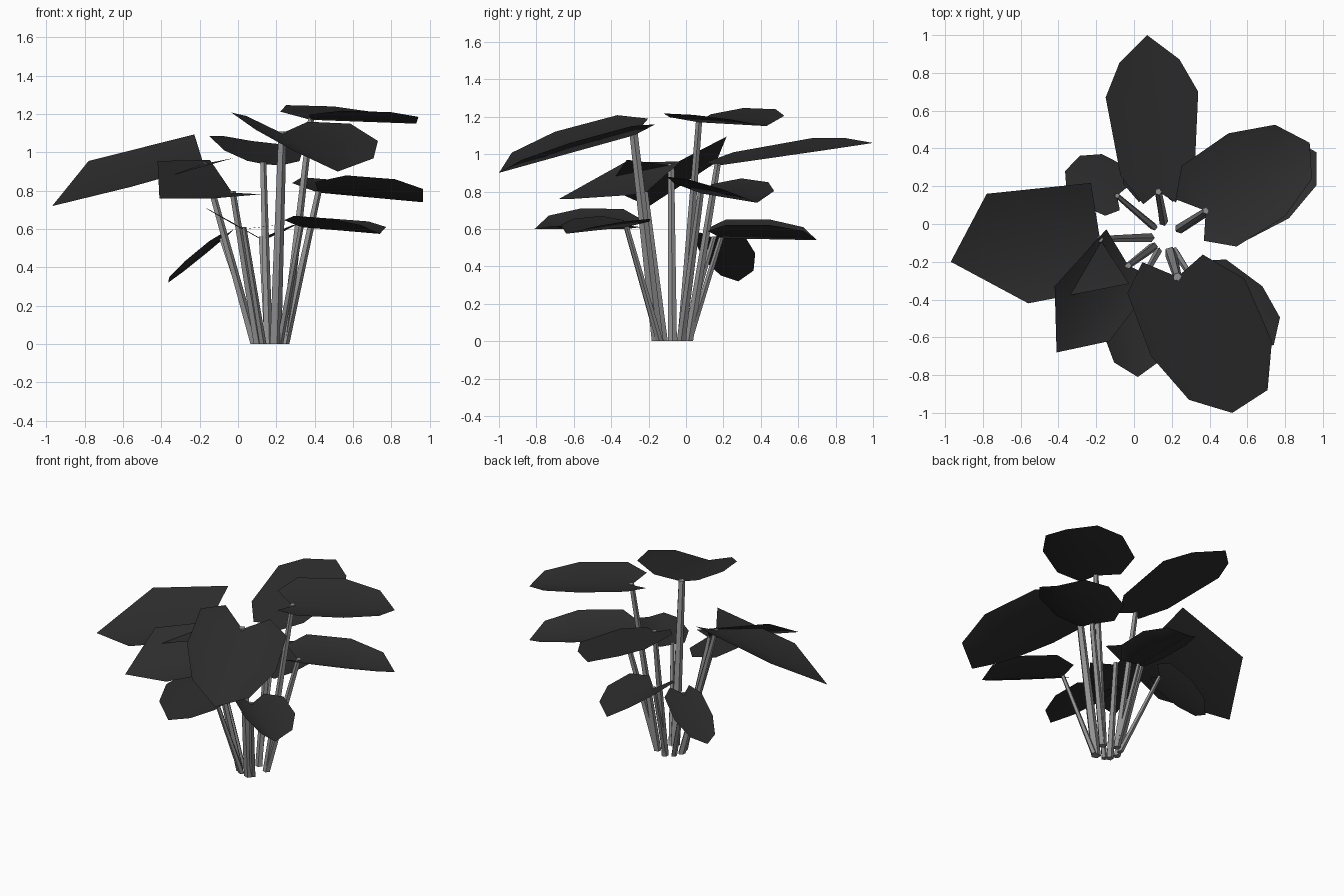
import bpy, bmesh, math
from mathutils import Vector

cube = bpy.data.objects.get("Cube")
if cube:
    bpy.data.objects.remove(cube, do_unlink=True)


def material(name, color):
    mat = bpy.data.materials.new(name)
    mat.use_nodes = True
    mat.diffuse_color = color
    bsdf = next(n for n in mat.node_tree.nodes if n.type == "BSDF_PRINCIPLED")
    bsdf.inputs["Base Color"].default_value = color
    bsdf.inputs["Roughness"].default_value = 0.8
    return mat


leaf_mat = material("dark leaf", (0.027, 0.027, 0.027, 1))
stem_mat = material("grey stem", (0.28, 0.28, 0.28, 1))

# Half-outlines: (position along the midrib, share of the half-width)
ROUND = [(-.15, .5), (.04, .97), (.5, 1), (.85, .65)]
POINTED = [(-.08, .35), (.1, .8), (.6, 1), (.82, .65)]
ANGULAR = [(-.04, .92), (.65, 1)]
WIDEST = {id(ROUND): .5, id(POINTED): .6, id(ANGULAR): .65}


def finish(name, bm, mat, smooth):
    bmesh.ops.recalc_face_normals(bm, faces=bm.faces)
    mesh = bpy.data.meshes.new(name)
    for face in bm.faces:
        face.smooth = smooth
    bm.to_mesh(mesh)
    bm.free()
    mesh.materials.append(mat)
    obj = bpy.data.objects.new(name, mesh)
    bpy.context.collection.objects.link(obj)
    return obj


def make_leaf(name, profile, base, side_a, side_b, tip):
    """Blade folded along its midrib, spanned by two side points."""
    base, side_a, side_b, tip = map(Vector, (base, side_a, side_b, tip))
    middle = base.lerp(tip, WIDEST[id(profile)])
    bm = bmesh.new()
    rib = [bm.verts.new(base.lerp(tip, max(t, 0))) for t, w in profile]
    end = bm.verts.new(tip)
    for side in (side_a - middle, side_b - middle):
        edge = [bm.verts.new(base + (tip - base) * t + side * w)
                for t, w in profile]
        for i in range(len(profile) - 1):
            bm.faces.new((rib[i], rib[i + 1], edge[i + 1], edge[i]))
        bm.faces.new((rib[-1], end, edge[-1]))
    # Point the open blade upwards
    bmesh.ops.recalc_face_normals(bm, faces=bm.faces)
    obj = finish(name, bm, leaf_mat, True)
    if sum(p.normal.z for p in obj.data.polygons) < 0:
        obj.data.flip_normals()


def make_stem(name, top, radius):
    """Tapered five-sided stalk leaning out of a ring on the ground."""
    top = Vector(top) + Vector((0, 0, .01))
    centre = Vector((.17, -.07, 0))
    out = Vector((top.x, top.y, 0)) - centre
    foot = centre + out.normalized() * .085
    bm = bmesh.new()
    rings = []
    for point, r in ((foot, radius), (top, radius * .7)):
        rings.append([bm.verts.new(point + Vector((
            r * math.cos(k * math.tau / 5), r * math.sin(k * math.tau / 5), 0)))
            for k in range(5)])
    low, high = rings
    for k in range(5):
        n = (k + 1) % 5
        bm.faces.new((low[k], low[n], high[n], high[k]))
    bm.faces.new(low)
    bm.faces.new(high)
    finish(name, bm, stem_mat, False)


def plant_part(name, profile, base, side_a, side_b, tip, radius=.025):
    make_leaf(name + "_leaf", profile, base, side_a, side_b, tip)
    make_stem(name + "_stem", base, radius)


# Upper tier
plant_part("back", POINTED, (.13, .17, .94), (-.15, .67, 1.085),
           (.34, .7, 1.015), (.07, 1, 1.06))
plant_part("back_left_top", ROUND, (.38, .07, 1.17), (.5, .48, 1.24),
           (.8, .04, 1.21), (.93, .43, 1.15))
plant_part("front_left_top", ROUND, (.23, -.28, 1.1), (.09, -.7, 1.12),
           (.73, -.62, 1.06), (.52, -1, .9), .033)
plant_part("right", ANGULAR, (-.18, -.08, .94), (-.78, .16, .955),
           (-.56, -.42, .82), (-.97, -.2, .72))

# Middle tier
plant_part("front_right_middle", ANGULAR, (-.03, -.22, .79),
           (-.42, -.33, .955), (-.13, -.62, .76), (-.41, -.68, .76))
plant_part("left_middle", ROUND, (.42, .08, .79), (.58, .44, .85),
           (.82, .03, .86), (.965, .38, .74))

# Lower tier
plant_part("front_low", ROUND, (.03, -.32, .6), (-.17, -.56, .71),
           (.2, -.55, .62), (.02, -.81, .6), .02)
plant_part("front_left_low", ROUND, (.33, -.32, .61), (.48, -.6, .655),
           (.68, -.33, .64), (.74, -.64, .575), .02)
plant_part("back_right_low", ROUND, (-.09, .15, .55), (-.17, .37, .47),
           (-.28, .1, .43), (-.365, .28, .32), .02)
plant_part("back_low", ROUND, (.12, .19, .55), (-.06, .45, .65),
           (.3, .45, .62), (.13, .7, .54), .02)
